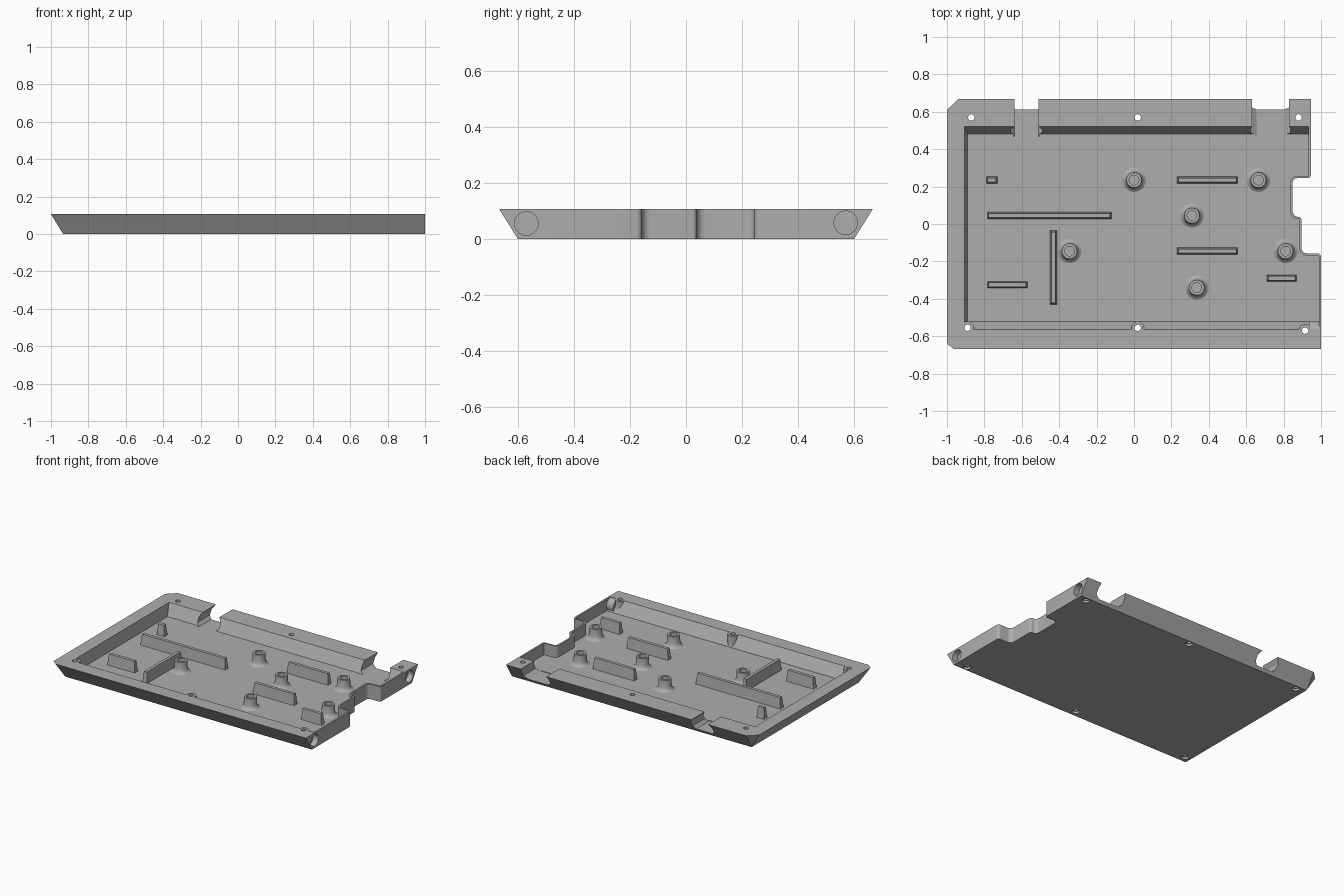
import bpy, bmesh, math
from mathutils import Vector, Matrix

cube = bpy.data.objects.get("Cube")
if cube:
    bpy.data.objects.remove(cube, do_unlink=True)

HEIGHT, FLOOR, WALL, SLOPE = 0.107, 0.025, 0.012, 0.067

grey = bpy.data.materials.new("plain grey")
grey.use_nodes = True
grey.diffuse_color = (0.42, 0.42, 0.42, 1)
grey.node_tree.nodes["Principled BSDF"].inputs["Base Color"].default_value = grey.diffuse_color


def finish(name, bm):
    bmesh.ops.remove_doubles(bm, verts=bm.verts, dist=1e-4)
    bmesh.ops.dissolve_degenerate(bm, edges=bm.edges, dist=1e-5)
    bmesh.ops.recalc_face_normals(bm, faces=bm.faces)
    mesh = bpy.data.meshes.new(name)
    bm.to_mesh(mesh)
    bm.free()
    mesh.materials.append(grey)
    obj = bpy.data.objects.new(name, mesh)
    bpy.context.collection.objects.link(obj)
    return obj


def loft(name, rings):
    """Closed solid through rings of equal point count."""
    bm = bmesh.new()
    loops = [[bm.verts.new(p) for p in ring] for ring in rings]
    n = len(loops[0])
    for a, b in zip(loops, loops[1:]):
        for i in range(n):
            j = (i + 1) % n
            bm.faces.new((a[i], a[j], b[j], b[i]))
    bm.faces.new(loops[0][::-1])
    bm.faces.new(loops[-1])
    return finish(name, bm)


def cylinder(name, start, end, r1, r2=None, sides=32):
    start, end = Vector(start), Vector(end)
    bm = bmesh.new()
    axis = end - start
    turn = Vector((0, 0, 1)).rotation_difference(axis).to_matrix().to_4x4()
    bmesh.ops.create_cone(bm, cap_ends=True, segments=sides, radius1=r1,
                          radius2=r1 if r2 is None else r2, depth=axis.length,
                          matrix=Matrix.Translation((start + end) / 2) @ turn)
    return finish(name, bm)


def boolean(target, tool, operation):
    mod = target.modifiers.new("shape", 'BOOLEAN')
    mod.operation, mod.object, mod.solver = operation, tool, 'EXACT'
    bpy.context.view_layer.objects.active = target
    bpy.ops.object.modifier_apply(modifier=mod.name)
    bpy.data.objects.remove(tool, do_unlink=True)


def smooth(obj):
    bpy.ops.object.select_all(action='DESELECT')
    obj.select_set(True)
    bpy.context.view_layer.objects.active = obj
    bpy.ops.object.shade_smooth_by_angle(angle=math.radians(32))


def stepped_side(w):
    """Rounded steps of the right side, moved inward by w."""
    corners = [(1, -.157, .02, -1, 1), (.895, -.157, .03, -1, -1),
               (.895, .038, .015, -1, 1), (.848, .038, .03, -1, -1),
               (.848, .245, .025, 1, -1), (.945, .245, .015, 1, 1)]
    turns = [((0, -1), (-1, 0)), ((1, 0), (0, 1)), ((0, -1), (-1, 0)),
             ((1, 0), (0, 1)), ((0, -1), (1, 0)), ((-1, 0), (0, 1))]
    path = []
    for (x, y, r, side, convex), (a, b) in zip(corners, turns):
        p = Vector((x - w, y + side * w))
        r -= convex * w
        for k in range(6):
            t = math.pi / 2 * k / 5
            path.append(p + r * (1 - math.sin(t)) * Vector(a) + r * (1 - math.cos(t)) * Vector(b))
    return [tuple(p) for p in path]


# Outer body: sloping front, back and left, upright stepped right side
EDGE = 0.667
outline = ([(-.965, -EDGE), (1, -EDGE)] + stepped_side(0)
           + [(.945, EDGE), (-.94, EDGE), (-1, .61), (-1, -.64)])
base = [(max(x, -.935), max(-EDGE + SLOPE, min(EDGE - SLOPE, y)), 0) for x, y in outline]
tray = loft("tray", [base, [(x, y, HEIGHT) for x, y in outline]])


# Inner cavity
def cavity_ring(left, front, back, z):
    pts = [(left, front), (1 - WALL, front)] + stepped_side(WALL)
    pts += [(.945 - WALL, back), (left, back)]
    return [(x, y, z) for x, y in pts]


boolean(tray, loft("cavity_cutter", [
    cavity_ring(-.89, -.52, .48, FLOOR),
    cavity_ring(-.905, -.565, .52, HEIGHT),
    cavity_ring(-.905, -.565, .52, HEIGHT + .05)]), 'DIFFERENCE')

# Bosses around the front screw holes and the casing of the front side pocket
back_holes = [(-.87, .57), (.02, .57), (.88, .57)]
front_holes = [(-.89, -.555), (.02, -.555), (.915, -.57)]
for x, y in front_holes:
    boolean(tray, cylinder("screw_boss", (x, y, .015), (x, y, HEIGHT), .034), 'UNION')
boolean(tray, cylinder("pocket_casing", (.935, -.57, .055), (.995, -.57, .055), .05), 'UNION')

# Connector openings in the back wall
for cx, low, mid, top in [(-.575, .065, .085, .065), (.73, .076, .108, .1)]:
    half = [(low, .021), (mid, .042), (mid, .075), (top, HEIGHT), (top, .16)]
    profile = [(cx + w, z) for w, z in half] + [(cx - w, z) for w, z in reversed(half)]
    boolean(tray, loft("opening_cutter", [[(x, y, z) for x, z in profile] for y in (.467, .8)]),
            'DIFFERENCE')

# Screw holes, recessed underneath
for x, y in back_holes + front_holes:
    boolean(tray, cylinder("hole_cutter", (x, y, -.02), (x, y, .2), .017), 'DIFFERENCE')
    boolean(tray, cylinder("recess_cutter", (x, y, -.02), (x, y, .015), .025), 'DIFFERENCE')

# Round pockets in the right side
for x, y, z in [(1, -.57, .055), (.945, .57, .058)]:
    boolean(tray, cylinder("pocket_cutter", (x - .04, y, z), (x + .05, y, z), .042), 'DIFFERENCE')
smooth(tray)

# Tapered support ribs
ribs = [(-.79, -.73, .235), (.23, .555, .235), (-.785, -.12, .045), (.23, .555, -.145),
        (-.785, -.57, -.325), (.71, .87, -.29)]


def rib(name, x0, x1, y0, y1):
    def ring(grow, z):
        return [(x0 - grow, y0 - grow, z), (x1 + grow, y0 - grow, z),
                (x1 + grow, y1 + grow, z), (x0 - grow, y1 + grow, z)]
    loft(name, [ring(0, FLOOR - .005), ring(-.008, .102)])


for x0, x1, y in ribs:
    rib("support_rib", x0, x1, y - .019, y + .019)
rib("cross_rib", -.45, -.412, -.43, -.035)


# Hollow standoffs with flared feet
def standoff(x, y):
    profile = [(.068, FLOOR - .002), (.056, .029), (.048, .038), (.043, .052), (.041, .102),
               (.026, .102), (.026, .045), (0, .045)]
    bm = bmesh.new()
    verts = [bm.verts.new((x + r, y, z)) for r, z in profile]
    edges = [bm.edges.new(pair) for pair in zip(verts, verts[1:])]
    bmesh.ops.spin(bm, geom=verts + edges, cent=(x, y, 0), axis=(0, 0, 1),
                   angle=math.tau, steps=32)
    smooth(finish("standoff", bm))


for x, y in [(0, .235), (.665, .235), (.31, .045), (-.345, -.145), (.81, -.145), (.335, -.34)]:
    standoff(x, y)
